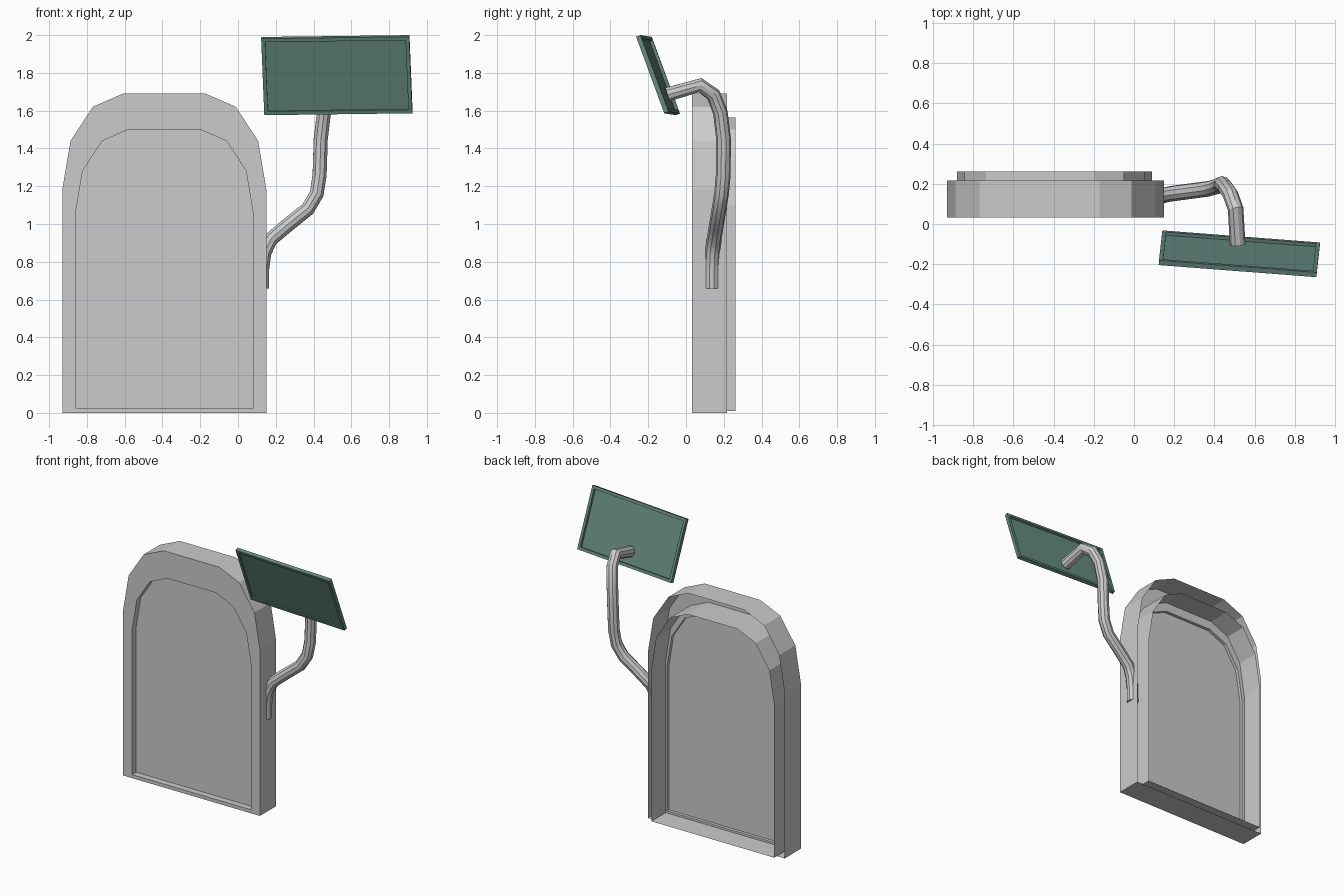
import bpy, bmesh
from mathutils import Vector, Matrix

if "Cube" in bpy.data.objects:
    bpy.data.objects.remove(bpy.data.objects["Cube"])


def make_object(name, bm):
    bmesh.ops.remove_doubles(bm, verts=bm.verts, dist=1e-5)
    bmesh.ops.recalc_face_normals(bm, faces=bm.faces)
    mesh = bpy.data.meshes.new(name)
    bm.to_mesh(mesh)
    bm.free()
    obj = bpy.data.objects.new(name, mesh)
    bpy.context.collection.objects.link(obj)
    return obj


def arch(half, z0, z1, cx=-0.39):
    """Faceted arch outline as (x, z) points."""
    steps = [(1, 0), (1, 0.70), (0.92, 0.852), (0.70, 0.959), (0.405, 1)]
    side = [(half * a, z0 + (z1 - z0) * b) for a, b in steps]
    return [(cx + x, z) for x, z in side] + [(cx - x, z) for x, z in reversed(side)]


def loft(name, sections, fill=False):
    """Bridge closed (outline, y) sections with quads; optionally fill the last one."""
    bm = bmesh.new()
    rings = [[bm.verts.new((x, y, z)) for x, z in outline] for outline, y in sections]
    for a, b in zip(rings, rings[1:]):
        n = len(a)
        for i in range(n):
            j = (i + 1) % n
            bm.faces.new((a[i], a[j], b[j], b[i]))
    if fill:
        bm.faces.new(rings[-1])
    return make_object(name, bm)


outer = arch(0.54, 0.0, 1.69)
opening = arch(0.47, 0.025, 1.50)
liner = arch(0.485, 0.01, 1.565, -0.395)

# Arched shell, open at the back, with front border and lip
loft("arched_frame", [(outer, 0.216), (outer, 0.033), (opening, 0.033),
                      (opening, 0.10), (liner, 0.10)])
# Inner sleeve that protrudes at the back
loft("rear_sleeve", [(liner, 0.034), (liner, 0.10), (liner, 0.262)])
# Recessed panel
loft("recessed_panel", [(opening, 0.078)], fill=True)

# Bent support arm
path = [(0.127, 0.137, 0.66), (0.128, 0.137, 0.76), (0.14, 0.14, 0.85),
        (0.175, 0.149, 0.92), (0.257, 0.16, 0.99), (0.37, 0.175, 1.08),
        (0.417, 0.188, 1.16), (0.432, 0.197, 1.26), (0.438, 0.199, 1.45),
        (0.455, 0.182, 1.59), (0.48, 0.145, 1.685), (0.505, 0.075, 1.735),
        (0.515, -0.10, 1.685)]
curve = bpy.data.curves.new("support_arm_path", "CURVE")
curve.dimensions = "3D"
curve.bevel_depth = 0.039
curve.bevel_resolution = 3
curve.use_fill_caps = True
spline = curve.splines.new("POLY")
spline.points.add(len(path) - 1)
for point, co in zip(spline.points, path):
    point.co = (*co, 1)
temp = bpy.data.objects.new("support_arm_path", curve)
bpy.context.collection.objects.link(temp)
mesh = bpy.data.meshes.new_from_object(temp.evaluated_get(bpy.context.evaluated_depsgraph_get()))
bpy.data.objects.remove(temp)
arm = bpy.data.objects.new("support_arm", mesh)
bpy.context.collection.objects.link(arm)
bpy.context.view_layer.objects.active = arm
arm.select_set(True)
bpy.ops.object.shade_smooth_by_angle()

# Tilted sign board: rim and inset sheet, built upright then rotated
green = bpy.data.materials.new("dark_green")
green.diffuse_color = (0.13, 0.25, 0.21, 1)
green.use_nodes = True
green.node_tree.nodes["Principled BSDF"].inputs["Base Color"].default_value = green.diffuse_color


def rect(w, h):
    return [(-w, -h), (w, -h), (w, h), (-w, h)]


big, small = rect(0.393, 0.216), rect(0.373, 0.196)
t = 0.0125
parts = [loft("board_rim", [(small, -t), (big, -t), (big, t), (small, t), (small, -t)]),
         loft("board_sheet", [(small, -0.004)], fill=True)]
u = Vector((0.783, -0.06, 0.010)).normalized()
v = Vector((-0.016, -0.15, 0.408))
v = (v - u * v.dot(u)).normalized()
back = v.cross(u)
turn = Matrix((u, back, v)).transposed().to_4x4()
for part in parts:
    part.data.transform(Matrix.Translation((0.5235, -0.148, 1.788)) @ turn)
    part.data.materials.append(green)
